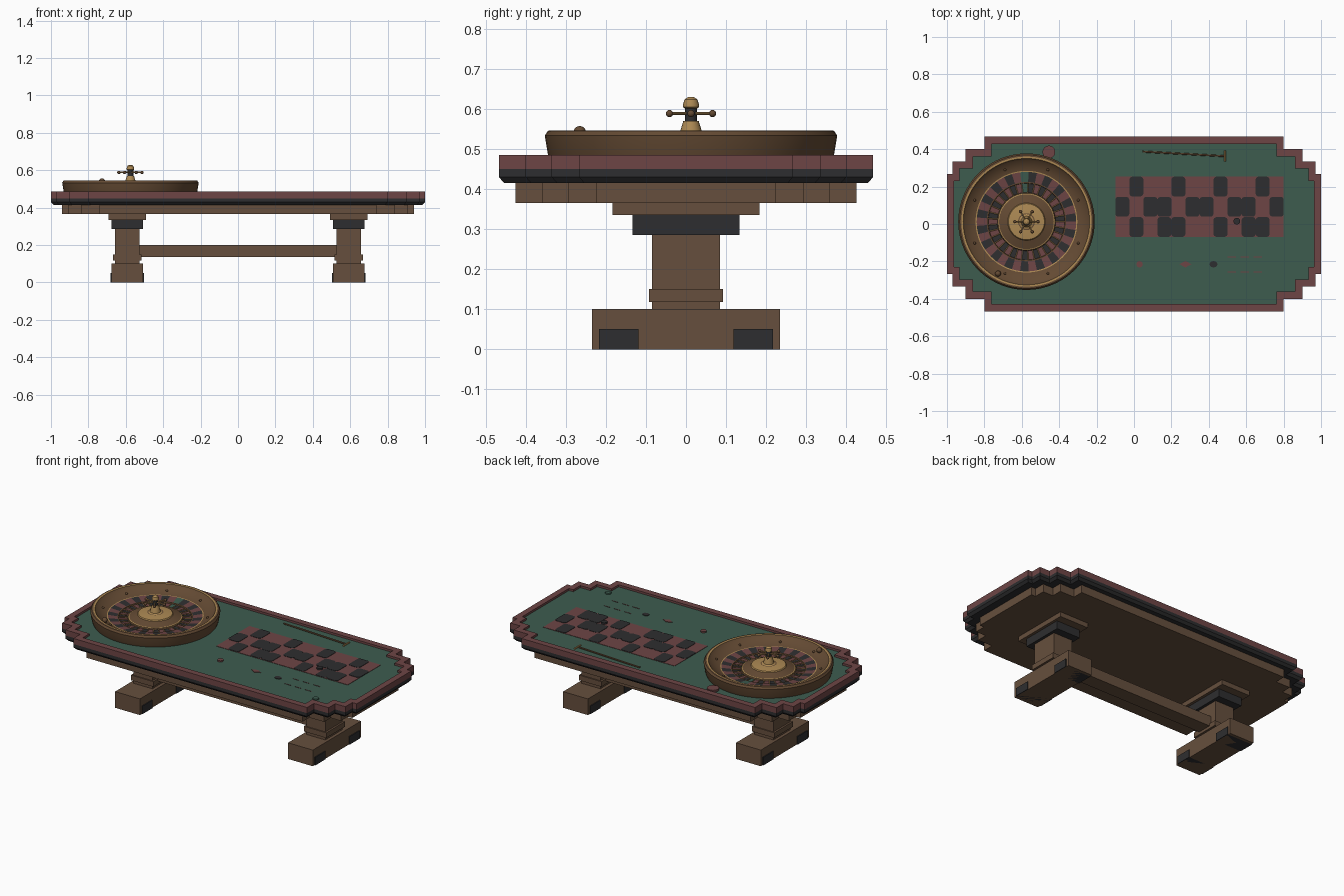
import bpy, bmesh
from math import sin, cos, pi, atan2
from mathutils import Matrix, Vector

if "Cube" in bpy.data.objects:
    bpy.data.objects.remove(bpy.data.objects["Cube"])


def material(name, *srgb):
    mat = bpy.data.materials.new(name)
    mat.use_nodes = True
    col = [((c + 0.055) / 1.055) ** 2.4 for c in srgb] + [1]
    mat.diffuse_color = col
    mat.node_tree.nodes["Principled BSDF"].inputs["Base Color"].default_value = col
    return mat


WOOD = material("brown wood", 0.40, 0.31, 0.24)
BLACK = material("charcoal", 0.18, 0.18, 0.185)
RED = material("dull red", 0.43, 0.27, 0.27)
GREEN = material("felt green", 0.24, 0.36, 0.31)
BOWL = material("bowl wood", 0.39, 0.29, 0.20)
GOLD = material("brass", 0.68, 0.54, 0.33)


def finish(name, bm, mats, smooth=False):
    bmesh.ops.recalc_face_normals(bm, faces=bm.faces)
    mesh = bpy.data.meshes.new(name)
    bm.to_mesh(mesh)
    bm.free()
    for m in mats:
        mesh.materials.append(m)
    ob = bpy.data.objects.new(name, mesh)
    bpy.context.collection.objects.link(ob)
    if smooth:
        bpy.ops.object.select_all(action="DESELECT")
        ob.select_set(True)
        bpy.context.view_layer.objects.active = ob
        bpy.ops.object.shade_smooth_by_angle(angle=0.5)
    return ob


def box(name, mat, x, y, z):
    """Box spanning the given (low, high) ranges."""
    bm = bmesh.new()
    bmesh.ops.create_cube(bm, size=1)
    for v in bm.verts:
        v.co = [lo + (c + 0.5) * (hi - lo) for c, (lo, hi) in zip(v.co, (x, y, z))]
    return finish(name, bm, [mat])


def loft(name, mat, loops, cap=True):
    """Join stacked point loops with quads."""
    bm = bmesh.new()
    rings = [[bm.verts.new(p) for p in loop] for loop in loops]
    n = len(rings[0])
    for a, b in zip(rings, rings[1:]):
        for i in range(n):
            j = (i + 1) % n
            bm.faces.new((a[i], a[j], b[j], b[i]))
    if cap:
        bm.faces.new(rings[0])
        bm.faces.new(rings[-1])
    return finish(name, bm, [mat])


def disc(name, mat, x, y, r, z0, z1, sides=24, squash=1):
    def ring(z):
        return [(x + r * cos(2 * pi * i / sides), y + r * squash * sin(2 * pi * i / sides), z)
                for i in range(sides)]
    return loft(name, mat, [ring(z0), ring(z1)])


# Stepped-corner table top
CORNER = [(1, 0.267), (0.97, 0.267), (0.97, 0.335), (0.90, 0.335),
          (0.90, 0.40), (0.80, 0.40), (0.80, 0.467)]


def outline(z, dx, dy=None):
    dy = dx if dy is None else dy
    quarter = [(x - dx, y - dy) for x, y in CORNER]
    back = quarter[::-1]
    pts = quarter + [(-x, y) for x, y in back] + [(-x, -y) for x, y in quarter] + [(x, -y) for x, y in back]
    return [(x, y, z) for x, y in pts]


FELT = 0.472
loft("under_frame", WOOD, [outline(0.365, 0.06, 0.042), outline(0.415, 0.06, 0.042)])
loft("black_edge", BLACK, [outline(0.415, 0.013), outline(0.43, 0), outline(0.45, 0)])
loft("red_rail", RED, [outline(0.45, 0), outline(0.485, 0), outline(0.485, 0.038), outline(0.45, 0.038)], cap=False)
loft("felt_top", GREEN, [outline(0.45, 0.038), outline(FELT, 0.038)])

# Pedestals and stretcher
for side, s in (("right", -1), ("left", 1)):
    def block(name, mat, hx, hy, z0, z1):
        c = 0.592 * s
        box(f"{side}_{name}", mat, (c - hx, c + hx), (-hy, hy), (z0, z1))
    block("foot", WOOD, 0.085, 0.235, 0, 0.1)
    block("column", WOOD, 0.065, 0.085, 0.1, 0.29)
    block("column_band", WOOD, 0.077, 0.092, 0.118, 0.15)
    block("black_collar", BLACK, 0.083, 0.133, 0.285, 0.335)
    block("top_bracket", WOOD, 0.1, 0.183, 0.335, 0.366)
    for end, e in (("front", -1), ("back", 1)):
        box(f"{side}_{end}_foot_pad", BLACK, (0.592 * s - 0.09, 0.592 * s + 0.09),
            sorted((0.118 * e, 0.217 * e)), (0, 0.05))
box("stretcher", WOOD, (-0.53, 0.53), (-0.045, 0.045), (0.135, 0.2))

# Betting layout: red field with rounded black cells
W, H, X0, Y0 = 0.075, 0.108, -0.10, -0.07
box("betting_field", RED, (X0, X0 + 12 * W), (Y0, Y0 + 3 * H), (FELT - 0.002, FELT + 0.002))
rows = [(1, 3, 4, 7, 9, 10), (0, 2, 3, 5, 6, 8, 9, 11), (1, 4, 7, 10)]
for r, cols in enumerate(rows):
    for c in cols:
        cx, cy = X0 + (c + 0.5) * W, Y0 + (r + 0.5) * H
        hx, hy, k = W / 2, H / 2 - 0.001, 0.014
        half = [(hx, hy - k), (hx - k / 3, hy - k / 3), (hx - k, hy)]
        pts = half + [(-x, y) for x, y in half[::-1]]
        pts += [(-x, -y) for x, y in pts]
        loft("black_cell", BLACK, [[(cx + x, cy + y, z) for x, y in pts] for z in (FELT, FELT + 0.004)])

# Lower betting marks
disc("red_diamond", RED, 0.275, -0.215, 0.032, FELT, FELT + 0.003, 4, 0.55)
disc("black_diamond", BLACK, 0.425, -0.215, 0.022, FELT, FELT + 0.003, 8, 0.8)
for i in range(3):
    x = 0.5 + 0.07 * i
    box("mark_line", RED, (x, x + 0.045), (-0.178, -0.175), (FELT, FELT + 0.002))
    box("mark_line", RED, (x, x + 0.045), (-0.258, -0.255), (FELT, FELT + 0.002))

# Chips
for name, mat, x, y, r, h in (("red_chip", RED, 0.03, -0.215, 0.017, 0.008),
                              ("black_chip", BLACK, 0.55, 0.015, 0.018, 0.012),
                              ("green_chip", GREEN, 0.76, -0.325, 0.017, 0.008),
                              ("red_marker", RED, -0.455, 0.385, 0.034, 0.012)):
    disc(name, mat, x, y, r, FELT, FELT + h)


def rod(name, mat, a, b, radius, sides=8):
    a, b = Vector(a), Vector(b)
    d = b - a
    bm = bmesh.new()
    m = Matrix.Translation((a + b) / 2) @ d.to_track_quat("Z", "Y").to_matrix().to_4x4()
    bmesh.ops.create_cone(bm, cap_ends=True, segments=sides, radius1=radius, radius2=radius,
                          depth=d.length, matrix=m)
    return finish(name, bm, [mat], True)


def ball(name, mat, p, r):
    bm = bmesh.new()
    bmesh.ops.create_uvsphere(bm, u_segments=12, v_segments=8, radius=r, matrix=Matrix.Translation(p))
    return finish(name, bm, [mat], True)


# Croupier rake
rod("rake_handle", BOWL, (0.045, 0.387, FELT + 0.005), (0.48, 0.363, FELT + 0.005), 0.005)
rod("rake_head", GOLD, (0.487, 0.335, FELT + 0.005), (0.487, 0.392, FELT + 0.005), 0.005)

# Wheel: turned profile, each band coloured by its radius
CX, CY, POCKETS = -0.575, 0.0125, 37


def lathe(name, profile, mats, bands, steps):
    """profile: (r, z); bands: material index per band, -1 alternates by pocket."""
    bm = bmesh.new()
    rings = [[bm.verts.new((CX + r * cos(2 * pi * i / steps), CY + r * sin(2 * pi * i / steps), z))
              for i in range(steps)] for r, z in profile]
    for a, b, band in zip(rings, rings[1:], bands):
        for i in range(steps):
            j = (i + 1) % steps
            f = bm.faces.new((a[i], a[j], b[j], b[i]))
            pocket = (i * POCKETS // steps - POCKETS // 4) % POCKETS
            f.material_index = band if band >= 0 else (4 if pocket == 0 else 2 + pocket % 2)
    bm.faces.new(rings[0])
    bm.faces.new(rings[-1])
    return finish(name, bm, mats, True)


lathe("wheel_bowl",
      [(0.352, FELT), (0.357, 0.485), (0.365, 0.533), (0.357, 0.545), (0.348, 0.546), (0.338, 0.545),
       (0.328, 0.533), (0.272, 0.506), (0.266, 0.506), (0.212, 0.497), (0.206, 0.497), (0.204, 0.490),
       (0.156, 0.488), (0.152, 0.496), (0.146, 0.498), (0.10, 0.514), (0.096, 0.520), (0.045, 0.526)],
      [BOWL, GOLD, BLACK, RED, GREEN],
      [0, 0, 0, 0, 1, 0, 0, 1, -1, 0, 0, -1, 0, 1, 0, 1, 1], POCKETS * 2)
for i in range(POCKETS):
    a = 2 * pi * i / POCKETS
    rod("pocket_divider", GOLD, (CX + 0.154 * cos(a), CY + 0.154 * sin(a), 0.492),
        (CX + 0.206 * cos(a), CY + 0.206 * sin(a), 0.494), 0.0025, 4)
for i in range(8):
    a = 2 * pi * (i + 0.5) / 8
    ball("bowl_stud", BOWL, (CX + 0.3 * cos(a), CY + 0.3 * sin(a), 0.521), 0.007)
ball("wheel_ball", BOWL, (-0.727, -0.265, 0.541), 0.016)

# Spindle with turret arms
lathe("spindle_base", [(0.05, 0.522), (0.03, 0.53), (0.026, 0.547), (0.019, 0.57)], [GOLD], [0] * 3, 16)
lathe("spindle_neck", [(0.015, 0.57), (0.015, 0.602)], [BLACK], [0], 16)
lathe("spindle_cap", [(0.014, 0.6), (0.02, 0.604), (0.02, 0.611), (0.016, 0.623), (0.007, 0.629)],
      [GOLD], [0] * 4, 16)
for i in range(6):
    a = 2 * pi * i / 6
    tip = (CX + 0.062 * cos(a), CY + 0.062 * sin(a), 0.588)
    rod("turret_arm", GOLD, (CX, CY, 0.588), tip, 0.004)
    ball("turret_knob", BOWL, tip, 0.009)
